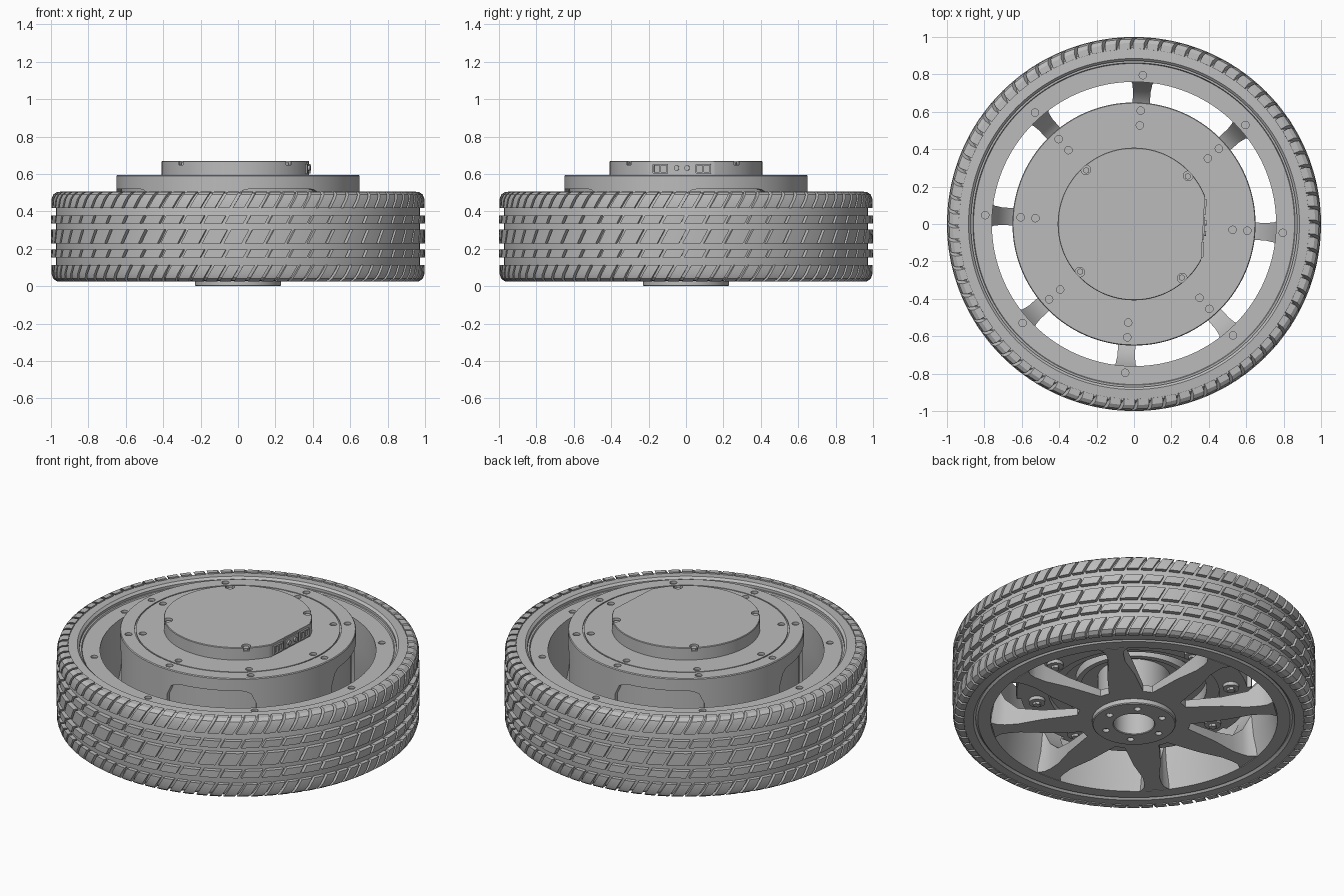
import bpy, bmesh
from math import sin, cos, pi, radians, sqrt
from mathutils import Matrix, Vector

cube = bpy.data.objects.get("Cube")
if cube:
    bpy.data.objects.remove(cube, do_unlink=True)

TURN = radians(-3.4)
EIGHTH = [TURN + i * pi / 4 for i in range(8)]
QUARTER = [TURN + (i + 0.5) * pi / 2 for i in range(4)]

grey = bpy.data.materials.new("plain grey")
grey.use_nodes = True
grey.diffuse_color = (0.5, 0.5, 0.5, 1)
grey.node_tree.nodes["Principled BSDF"].inputs["Base Color"].default_value = grey.diffuse_color


def polar(r, a, z):
    return Vector((r * cos(a), r * sin(a), z))


def finish(name, bm, smooth=True):
    bmesh.ops.recalc_face_normals(bm, faces=bm.faces)
    mesh = bpy.data.meshes.new(name)
    bm.to_mesh(mesh)
    bm.free()
    ob = bpy.data.objects.new(name, mesh)
    bpy.context.collection.objects.link(ob)
    mesh.materials.append(grey)
    if smooth:
        shade(ob)
    return ob


def activate(ob):
    bpy.ops.object.select_all(action='DESELECT')
    ob.select_set(True)
    bpy.context.view_layer.objects.active = ob


def shade(ob):
    activate(ob)
    bpy.ops.object.shade_smooth_by_angle(angle=radians(30))


def loft(bm, rings, closed=False):
    """Skin equal-length point loops, capping the ends unless closed."""
    loops = [[bm.verts.new(p) for p in ring] for ring in rings]
    n = len(loops[0])
    pairs = list(zip(loops, loops[1:]))
    if closed:
        pairs.append((loops[-1], loops[0]))
    else:
        bm.faces.new(loops[0])
        bm.faces.new(loops[-1])
    for a, b in pairs:
        for i in range(n):
            bm.faces.new((a[i], a[(i + 1) % n], b[(i + 1) % n], b[i]))


def lathe(name, profile, steps=128):
    """Revolve a closed radius/height outline about the z axis."""
    bm = bmesh.new()
    loft(bm, [[polar(r, 2 * pi * i / steps, z) for r, z in profile]
              for i in range(steps)], True)
    bmesh.ops.remove_doubles(bm, verts=bm.verts, dist=1e-5)
    return finish(name, bm)


def cylinder(bm, r, a, radius, low, high, sides=16):
    place = Matrix.Translation(polar(r, a, (low + high) / 2))
    bmesh.ops.create_cone(bm, cap_ends=True, segments=sides, radius1=radius,
                          radius2=radius, depth=high - low, matrix=place)


def box(bm, centre, size):
    place = Matrix.Rotation(TURN, 4, 'Z') @ Matrix.Translation(centre)
    bmesh.ops.create_cube(bm, size=1, matrix=place @ Matrix.Diagonal((*size, 1)))


def cut(ob, bm):
    """Subtract the cutter mesh and discard it."""
    cutter = finish("cutter", bm, False)
    cutter.hide_render = True
    mod = ob.modifiers.new("cut", 'BOOLEAN')
    mod.operation, mod.object, mod.solver = 'DIFFERENCE', cutter, 'EXACT'
    activate(ob)
    bpy.ops.object.modifier_apply(modifier=mod.name)
    bpy.data.objects.remove(cutter, do_unlink=True)
    shade(ob)


def drill(ob, r, angles, radius, low, high):
    bm = bmesh.new()
    for a in angles:
        cylinder(bm, r, a, radius, low, high)
    cut(ob, bm)


def tread(name, count, outline, gap, slant):
    """A row of slanted blocks; outline runs up the outer face."""
    bm = bmesh.new()
    pitch = 2 * pi / count
    mid = sum(z for r, z in outline) / len(outline)
    for i in range(count):
        rings = []
        for s in range(4):
            a = pitch * (i + (1 - gap) * s / 3)
            rings.append([polar(r, a + slant * (z - mid), z) for r, z in outline])
        loft(bm, rings)
    return finish(name, bm)


# Tyre casing and its five rows of tread
lathe("tyre_casing", [(.872, .04), (.885, .028), (.945, .03), (.965, .05), (.974, .09),
                      (.974, .44), (.965, .475), (.945, .497), (.885, .502), (.872, .49)])
SHOULDER = [(.935, .112), (.997, .112), (.997, .065), (.988, .04), (.968, .026), (.935, .024)]
tread("lower_shoulder_tread", 80, SHOULDER, .22, .6)
tread("upper_shoulder_tread", 80, [(r, .53 - z) for r, z in SHOULDER], .22, .6)
for name, low, high in (("lower_tread", .153, .195), ("middle_tread", .228, .302),
                        ("upper_tread", .335, .377)):
    tread(name, 54, [(.96, low), (1, low), (1, high), (.96, high)], .16, .55)

# Rim barrel, with screws round the top
rim = lathe("rim", [(.79, .03), (.86, .03), (.873, .045), (.873, .475), (.862, .475),
                    (.858, .468), (.76, .468), (.762, .3), (.772, .16), (.785, .08)])
drill(rim, .797, EIGHTH, .02, .455, .5)

# Spokes rise and flare as they meet the rim
bm = bmesh.new()
for a in EIGHTH:
    rings = []
    for r, half, top in ((.25, .1, .07), (.5, .075, .09), (.64, .046, .13),
                         (.71, .047, .19), (.75, .054, .27), (.785, .08, .35)):
        side = polar(half, a + pi / 2, 0)
        low, high = polar(r, a, .03), polar(r, a, top)
        rings.append([low - side, low + side, high + side, high - side])
    loft(bm, rings)
finish("spokes", bm)

# Hub plate, bolted flange and hollow axle column
lathe("hub_plate", [(.19, .03), (.315, .03), (.315, .07), (.19, .07)])
flange = lathe("hub_flange", [(.112, .004), (.116, 0), (.225, 0), (.23, .005), (.23, .04), (.112, .04)])
drill(flange, .168, [TURN + i * pi / 3 for i in range(6)], .019, -.02, .02)
lathe("axle_column", [(.112, .035), (.2, .035), (.2, .31), (.112, .31)])

# Motor housing with a ring seam on top and a stepped underside
body = lathe("motor_housing", [(0, .3), (.4, .3), (.4, .23), (.47, .23), (.47, .2), (.645, .2),
                               (.65, .205), (.65, .59), (.646, .595), (.569, .595), (.569, .587),
                               (.562, .587), (.562, .595), (0, .595)])

# Four shallow round-cornered pockets in the housing wall
bm = bmesh.new()
for k in range(4):
    rings = []
    for i in range(19):
        t = i / 18
        edge = max(0, 1 - min(t, 1 - t) * 6)
        top = .52 - .08 * (1 - sqrt(1 - edge * edge))
        a = radians(-92 + 90 * k + 46 * t)
        rings.append([polar(.625, a, .1), polar(.7, a, .1), polar(.7, a, top), polar(.625, a, top)])
    loft(bm, rings)
cut(body, bm)
drill(body, .607, EIGHTH, .02, .58, .62)
drill(body, .528, EIGHTH, .02, .58, .62)

# Bosses and ribs beneath the housing
bm = bmesh.new()
for a in EIGHTH:
    cylinder(bm, .54, a, .045, .18, .21, 24)
    cylinder(bm, .54, a, .022, .165, .19, 6)
finish("underside_bosses", bm)
lathe("underside_rib", [(.29, .25), (.32, .25), (.32, .31), (.29, .31)])

# Top cover, cut flat on the connector side and notched for four screws
cover = lathe("top_cover", [(0, .58), (.408, .58), (.408, .666), (.405, .67), (0, .67)])
bm = bmesh.new()
box(bm, (.47, 0, .65), (.2, .6, .2))
cut(cover, bm)
drill(cover, .388, QUARTER, .026, .648, .7)
bm = bmesh.new()
for a in QUARTER:
    cylinder(bm, .384, a, .018, .64, .66, 6)
finish("cover_screws", bm)

# Connector panel: a centre plate with two pins between two open sockets
bm = bmesh.new()
box(bm, (.372, 0, .632), (.012, .12, .056))
for y in (-.028, .028):
    place = (Matrix.Rotation(TURN, 4, 'Z') @ Matrix.Translation((.38, y, .632))
             @ Matrix.Rotation(pi / 2, 4, 'Y'))
    bmesh.ops.create_cone(bm, cap_ends=True, segments=16, radius1=.014, radius2=.014,
                          depth=.016, matrix=place)
for y in (-.115, .115):
    for dz in (-.022, .022):
        box(bm, (.373, y, .628 + dz), (.014, .08, .008))
    for dy in (-.037, 0, .037):
        box(bm, (.373, y + dy, .628), (.014, .008, .044))
finish("connector_panel", bm, False)
